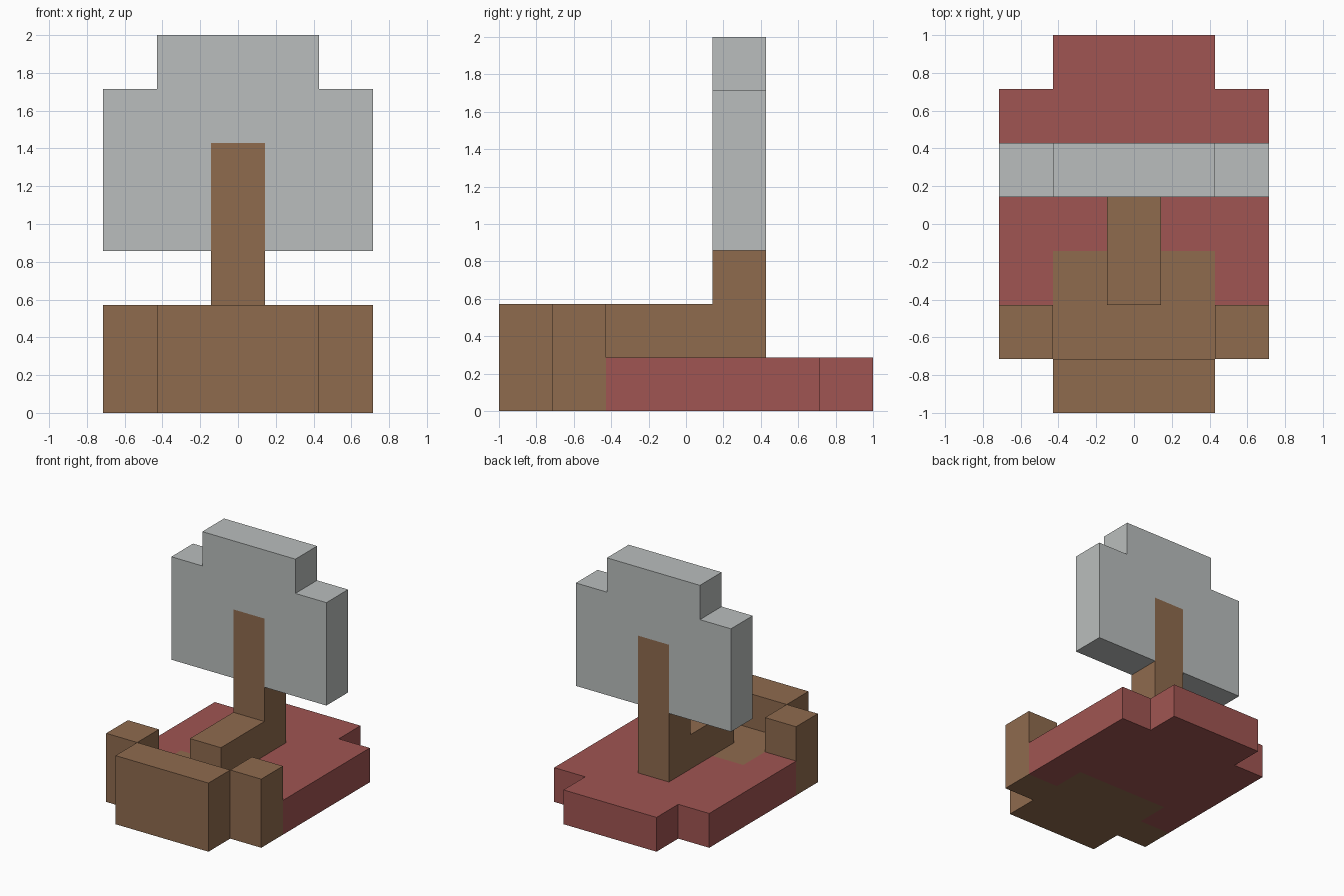
import bpy
import bmesh
from mathutils import Vector

cube = bpy.data.objects.get("Cube")
if cube:
    bpy.data.objects.remove(cube, do_unlink=True)

U = 2 / 7  # one block


def material(name, rgb):
    m = bpy.data.materials.new(name)
    m.use_nodes = True
    m.diffuse_color = (*rgb, 1)
    m.node_tree.nodes["Principled BSDF"].inputs["Base Color"].default_value = (*rgb, 1)
    return m


brown = material("wood brown", (0.275, 0.147, 0.076))
red = material("brick red", (0.352, 0.091, 0.084))
grey = material("stone grey", (0.491, 0.515, 0.509))


def extrude(name, outline, axis, start, end, mats, cuts=(), rule=None):
    """Extrude a 2D outline along an axis (in blocks), cut it and colour faces by rule."""
    bm = bmesh.new()
    verts = []
    for p in outline:
        co = list(p)
        co.insert(axis, start)
        verts.append(bm.verts.new(co))
    face = bm.faces.new(verts)
    step = Vector((0, 0, 0))
    step[axis] = end - start
    new = bmesh.ops.extrude_face_region(bm, geom=[face])["geom"]
    bmesh.ops.translate(bm, vec=step, verts=[v for v in new if isinstance(v, bmesh.types.BMVert)])
    for cut_axis, pos in cuts:
        point, normal = Vector((0, 0, 0)), Vector((0, 0, 0))
        point[cut_axis], normal[cut_axis] = pos, 1
        bmesh.ops.bisect_plane(bm, geom=bm.verts[:] + bm.edges[:] + bm.faces[:],
                               plane_co=point, plane_no=normal)
    bmesh.ops.recalc_face_normals(bm, faces=bm.faces[:])
    if rule:
        bm.normal_update()
        for f in bm.faces:
            f.material_index = int(rule(f.calc_center_median()))
    bmesh.ops.scale(bm, vec=(U, U, U), verts=bm.verts[:])
    mesh = bpy.data.meshes.new(name)
    bm.to_mesh(mesh)
    bm.free()
    for m in mats:
        mesh.materials.append(m)
    obj = bpy.data.objects.new(name, mesh)
    bpy.context.collection.objects.link(obj)
    return obj


def mirrored(half):
    """Complete a right-hand half outline across the centre line."""
    return half + [(-x, y) for x, y in reversed(half)]


def rect(x0, x1, y0, y1):
    return [(x0, y0), (x1, y0), (x1, y1), (x0, y1)]


# Stepped base slab with a brown patch at the front
base = mirrored([(1.5, -2.5), (1.5, -1.5), (2.5, -1.5), (2.5, 2.5), (1.5, 2.5), (1.5, 3.5)])
extrude("base_slab", base, 2, 0, 1, [red, brown],
        [(0, -1.5), (0, 1.5), (1, -1.5), (1, -0.5)],
        lambda c: abs(c.x) < 1.51 and c.y < -0.5)

# Raised front wall and its two side blocks
extrude("front_wall", rect(-1.5, 1.5, -3.5, -2.5), 2, 0, 2, [brown])
for side, x in (("right", -2.5), ("left", 1.5)):
    extrude(side + "_block", rect(x, x + 1, -2.5, -1.5), 2, 0, 2, [brown])

# Bent arm and post
arm = [(-1.5, 1), (1.5, 1), (1.5, 3), (0.5, 3), (0.5, 2), (-1.5, 2)]
extrude("arm_and_post", arm, 0, -0.5, 0.5, [brown])

# Stepped panel, with the post showing flush on both faces
panel = mirrored([(2.5, 3), (2.5, 6), (1.5, 6), (1.5, 7)])
extrude("panel", panel, 1, 0.5, 1.5, [grey, brown],
        [(0, -0.5), (0, 0.5), (2, 5)],
        lambda c: abs(c.x) < 0.5 and c.z < 5)
